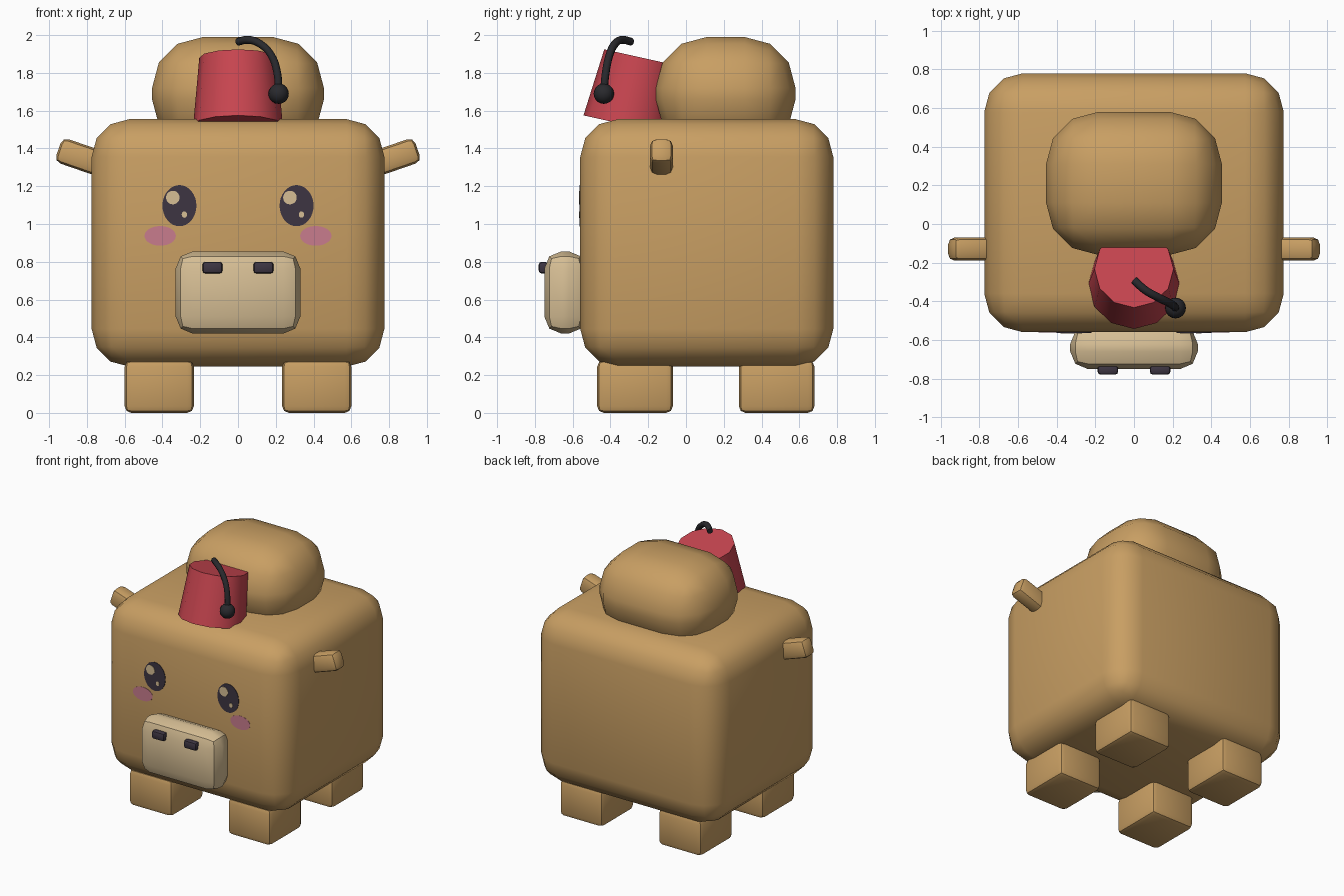
import bpy, bmesh, math
from mathutils import Matrix, Vector

default = bpy.data.objects.get("Cube")
if default:
    bpy.data.objects.remove(default, do_unlink=True)


def material(name, r, g, b):
    m = bpy.data.materials.new(name)
    m.use_nodes = True
    m.diffuse_color = (r, g, b, 1)
    m.node_tree.nodes["Principled BSDF"].inputs["Base Color"].default_value = (r, g, b, 1)
    return m


TAN = material("tan", 0.58, 0.345, 0.125)
CREAM = material("cream", 0.68, 0.52, 0.30)
RED = material("hat red", 0.58, 0.06, 0.08)
PLUM = material("dark plum", 0.047, 0.036, 0.055)
BLACK = material("cord black", 0.022, 0.022, 0.026)
PINK = material("blush pink", 0.58, 0.20, 0.27)


def finish(name, bm, mat, angle, matrix=Matrix()):
    """Turn a bmesh into a smooth-shaded object with sharp edges over angle."""
    mesh = bpy.data.meshes.new(name)
    bmesh.ops.recalc_face_normals(bm, faces=bm.faces)
    bm.to_mesh(mesh)
    bm.free()
    mesh.materials.append(mat)
    mesh.shade_smooth()
    mesh.set_sharp_from_angle(angle=math.radians(angle))
    obj = bpy.data.objects.new(name, mesh)
    obj.matrix_world = matrix
    bpy.context.collection.objects.link(obj)
    return obj


def rounded_box(name, low, high, radius, segments, mat, angle=45, matrix=Matrix()):
    low, high = Vector(low), Vector(high)
    bm = bmesh.new()
    bmesh.ops.create_cube(bm, size=1)
    bmesh.ops.scale(bm, vec=high - low, verts=bm.verts)
    bmesh.ops.translate(bm, vec=(low + high) / 2, verts=bm.verts)
    bmesh.ops.bevel(bm, geom=bm.edges[:], offset=radius, segments=segments,
                    profile=0.5, affect='EDGES', clamp_overlap=True)
    return finish(name, bm, mat, angle, matrix)


def plate(name, x, z, rx, rz, mat, lift):
    """Thin oval plate lying on the front of the body."""
    bm = bmesh.new()
    bmesh.ops.create_cone(bm, cap_ends=True, segments=32, radius1=1, radius2=1, depth=1)
    bmesh.ops.scale(bm, vec=(rx, rz, lift), verts=bm.verts)
    place = Matrix.Translation((x, FRONT - lift / 2, z)) @ Matrix.Rotation(math.pi / 2, 4, 'X')
    return finish(name, bm, mat, 30, place)


# Body and hump
FRONT = -0.56
rounded_box("body", (-0.775, FRONT, 0.245), (0.775, 0.78, 1.555), 0.2, 3, TAN)
rounded_box("hump", (-0.455, -0.16, 1.39), (0.455, 0.58, 1.99), 0.27, 3, TAN)

# Muzzle
rounded_box("muzzle", (-0.33, -0.75, 0.42), (0.33, -0.53, 0.855), 0.09, 2, CREAM, 30)

for side, s in (("left", 1), ("right", -1)):
    # Legs
    for end, y in (("front", -0.27), ("back", 0.48)):
        x = s * 0.417
        rounded_box(f"{end}_{side}_leg", (x - 0.183, y - 0.2, 0), (x + 0.183, y + 0.2, 0.28),
                    0.035, 2, TAN, 30)
    # Ears, tipped upwards
    tilt = Matrix.Translation((s * 0.79, -0.13, 1.34)) @ Matrix.Rotation(-s * math.radians(19), 4, 'Y')
    rounded_box(f"{side}_ear", (-0.17, -0.06, -0.068), (0.17, 0.06, 0.068),
                0.035, 2, TAN, 30, tilt)
    # Nostrils
    x = s * 0.135
    rounded_box(f"{side}_nostril", (x - 0.053, -0.78, 0.738), (x + 0.053, -0.73, 0.8),
                0.016, 2, PLUM, 30)
    # Eyes, highlights and cheeks
    x = s * 0.31
    plate(f"{side}_eye", x, 1.097, 0.09, 0.109, PLUM, 0.003)
    plate(f"{side}_eye_large_highlight", x - 0.035, 1.14, 0.036, 0.036, CREAM, 0.006)
    plate(f"{side}_eye_small_highlight", x + 0.026, 1.05, 0.014, 0.017, CREAM, 0.006)
    plate(f"{side}_cheek", s * 0.412, 0.937, 0.083, 0.052, PINK, 0.002)

# Hat, leaning back
hat = bmesh.new()
bmesh.ops.create_cone(hat, cap_ends=True, segments=12, radius1=0.237, radius2=0.205, depth=0.365)
lean = Matrix.Translation((0, -0.272, 1.702)) @ Matrix.Rotation(math.radians(-12.5), 4, 'X')
finish("hat", hat, RED, 40, lean)

# Tassel cord as a swept curve
path = [(0, -0.29, 1.965), (0.055, -0.34, 1.975), (0.115, -0.375, 1.955),
        (0.175, -0.405, 1.895), (0.208, -0.425, 1.80), (0.215, -0.435, 1.70)]
curve = bpy.data.curves.new("tassel_cord", 'CURVE')
curve.dimensions = '3D'
curve.bevel_depth = 0.021
curve.bevel_resolution = 2
curve.resolution_u = 4
curve.use_fill_caps = True
spline = curve.splines.new('BEZIER')
spline.bezier_points.add(len(path) - 1)
for point, co in zip(spline.bezier_points, path):
    point.co = co
    point.handle_left_type = point.handle_right_type = 'AUTO'
curve.materials.append(BLACK)
bpy.context.collection.objects.link(bpy.data.objects.new("tassel_cord", curve))

# Tassel ball
ball = bmesh.new()
bmesh.ops.create_uvsphere(ball, u_segments=16, v_segments=10, radius=0.054)
finish("tassel_ball", ball, BLACK, 60, Matrix.Translation((0.215, -0.435, 1.69)))
